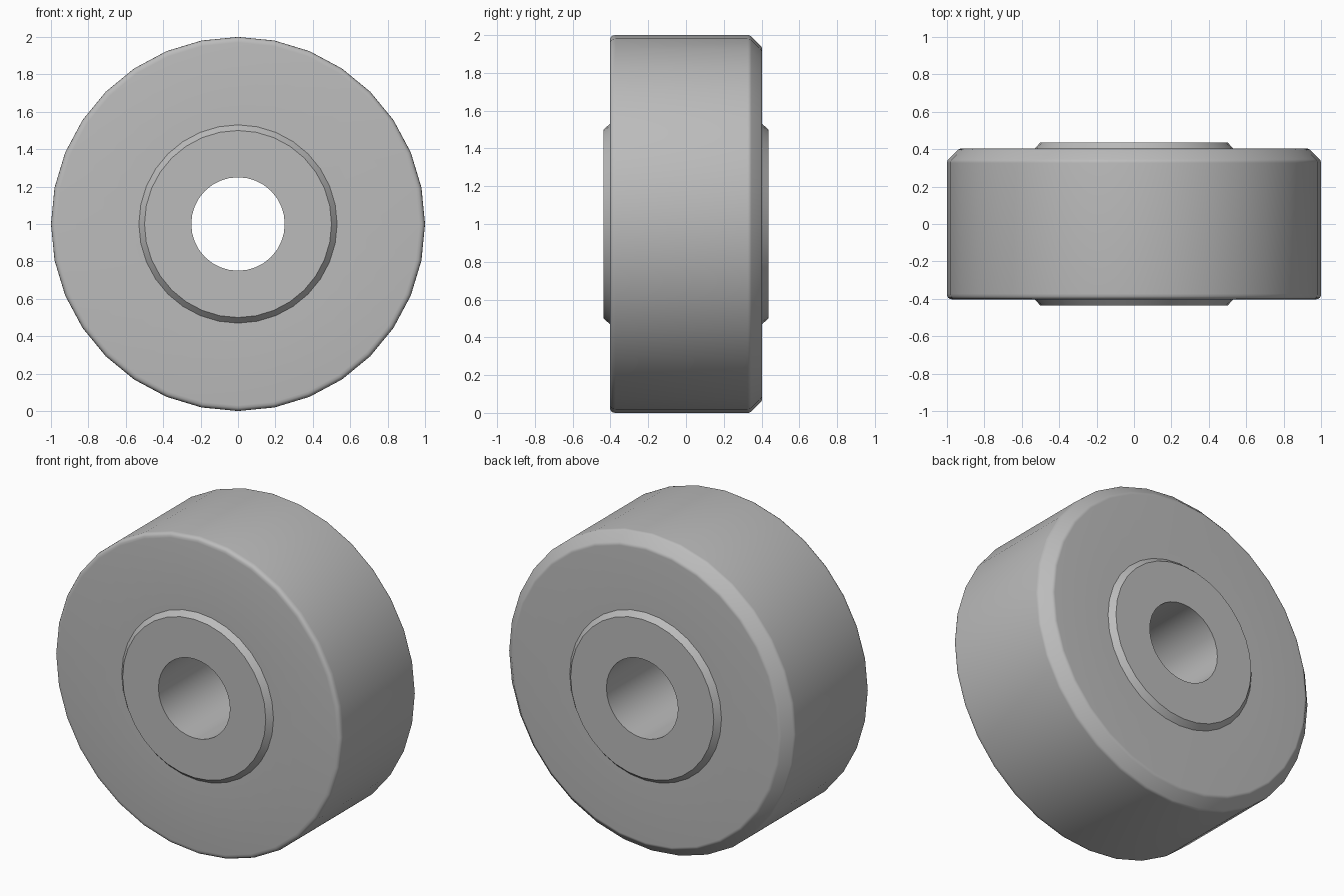
import bpy, bmesh, math
from mathutils import Vector, Matrix

cube = bpy.data.objects.get("Cube")
if cube:
    bpy.data.objects.remove(cube, do_unlink=True)

SEGMENTS = 32

grey = bpy.data.materials.new("plain grey")
grey.use_nodes = True
colour = (0.5, 0.5, 0.5, 1)
grey.diffuse_color = colour
grey.node_tree.nodes["Principled BSDF"].inputs["Base Color"].default_value = colour


def rounded(points, steps=4):
    """Turn (radius, y, softness) corners into a profile with softened corners."""
    result = []
    for i, (r, y, soft) in enumerate(points):
        corner = Vector((r, y))
        if not soft:
            result.append(corner)
            continue
        before = Vector(points[i - 1][:2])
        after = Vector(points[(i + 1) % len(points)][:2])
        a = corner + (before - corner).normalized() * soft
        b = corner + (after - corner).normalized() * soft
        for k in range(steps + 1):
            t = k / steps
            result.append(a * (1 - t) ** 2 + corner * (2 * t * (1 - t)) + b * t ** 2)
    return result


def lathe(name, profile, material):
    """Sweep a closed profile around the y axis into a watertight ring."""
    bm = bmesh.new()
    rings = []
    for s in range(SEGMENTS):
        turn = Matrix.Rotation(math.tau * s / SEGMENTS, 3, 'Y')
        rings.append([bm.verts.new(turn @ Vector((0, p.y, p.x))) for p in profile])
    for s in range(SEGMENTS):
        here, there = rings[s], rings[(s + 1) % SEGMENTS]
        for i in range(len(profile)):
            j = (i + 1) % len(profile)
            bm.faces.new((here[i], here[j], there[j], there[i]))
    bmesh.ops.recalc_face_normals(bm, faces=bm.faces)
    mesh = bpy.data.meshes.new(name)
    bm.to_mesh(mesh)
    bm.free()
    mesh.materials.append(material)
    obj = bpy.data.objects.new(name, mesh)
    bpy.context.collection.objects.link(obj)
    obj.location.z = 1
    bpy.ops.object.select_all(action='DESELECT')
    obj.select_set(True)
    bpy.context.view_layer.objects.active = obj
    bpy.ops.object.shade_smooth_by_angle(angle=math.radians(30))
    return obj


# Roller: bore, front boss, softened front rim, chamfered back rim, back boss
corners = [
    (0.25, -0.437, 0), (0.50, -0.437, 0), (0.53, -0.403, 0),
    (1.0, -0.403, 0.03), (1.0, 0.338, 0.012), (0.935, 0.403, 0.012),
    (0.53, 0.403, 0), (0.50, 0.437, 0), (0.25, 0.437, 0),
]
lathe("roller", rounded(corners), grey)
